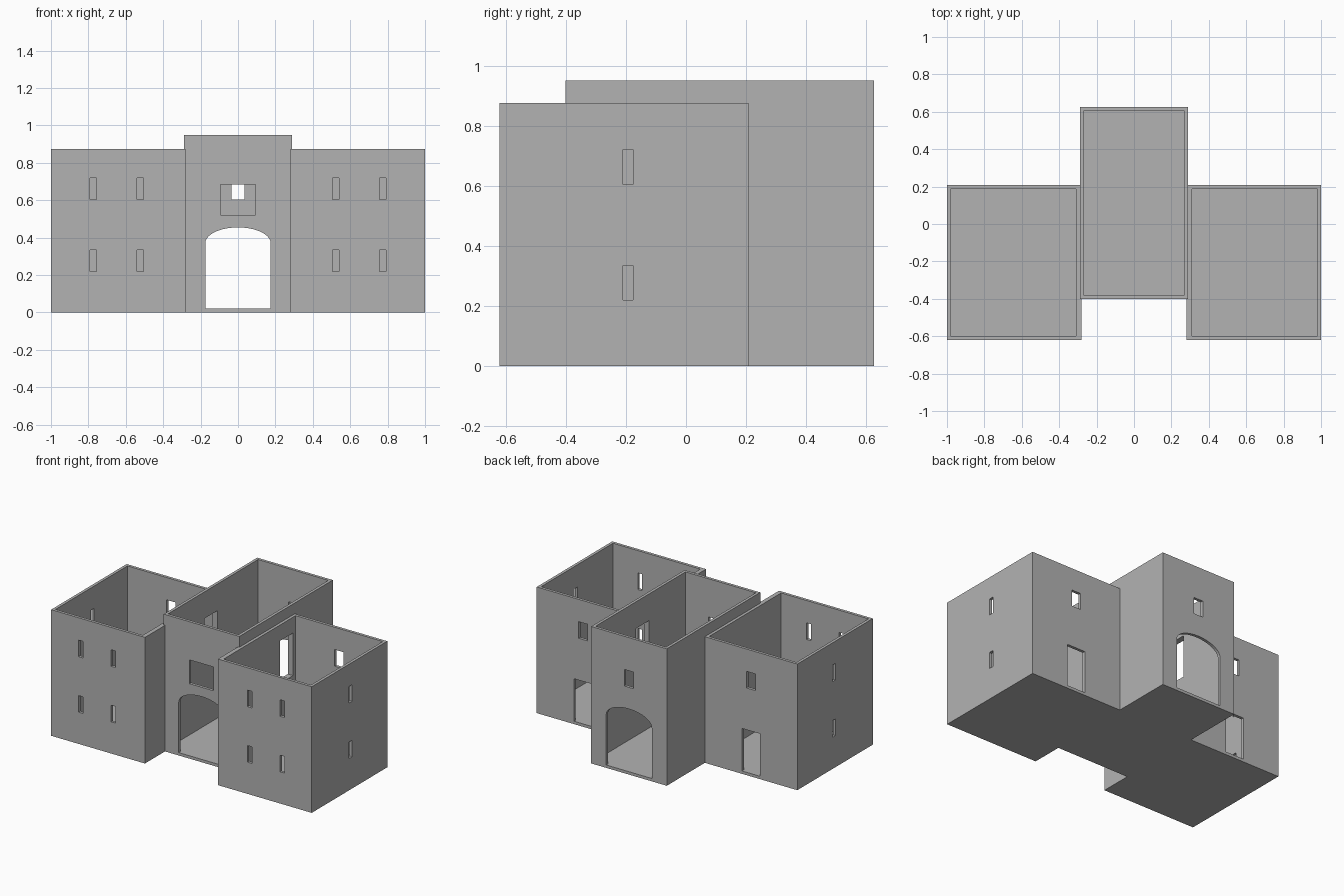
import bpy
import bmesh
import math

if "Cube" in bpy.data.objects:
    bpy.data.objects.remove(bpy.data.objects["Cube"])

WALL = 0.02          # wall and floor thickness
WING_H, HALL_H = 0.875, 0.95

stone = bpy.data.materials.new("grey_stone")
stone.diffuse_color = (0.45, 0.45, 0.45, 1)
stone.use_nodes = True
stone.node_tree.nodes["Principled BSDF"].inputs["Base Color"].default_value = stone.diffuse_color


def add_mesh(name, bm):
    bmesh.ops.recalc_face_normals(bm, faces=bm.faces)
    mesh = bpy.data.meshes.new(name)
    bm.to_mesh(mesh)
    bm.free()
    mesh.materials.append(stone)
    obj = bpy.data.objects.new(name, mesh)
    bpy.context.collection.objects.link(obj)
    return obj


def box(name, x0, x1, y0, y1, z0, z1):
    bm = bmesh.new()
    bmesh.ops.create_cube(bm, size=1)
    for v in bm.verts:
        v.co.x = x1 if v.co.x > 0 else x0
        v.co.y = y1 if v.co.y > 0 else y0
        v.co.z = z1 if v.co.z > 0 else z0
    return add_mesh(name, bm)


def arch(name, half, base, spring, rise, y0, y1, steps=20):
    pts = [(half, base)]
    for i in range(steps + 1):
        a = math.pi * i / steps
        pts.append((half * math.cos(a), spring + rise * math.sin(a)))
    pts.append((-half, base))
    bm = bmesh.new()
    face = bm.faces.new([bm.verts.new((x, y0, z)) for x, z in pts])
    out = bmesh.ops.extrude_face_region(bm, geom=[face])
    moved = [g for g in out["geom"] if isinstance(g, bmesh.types.BMVert)]
    bmesh.ops.translate(bm, verts=moved, vec=(0, y1 - y0, 0))
    return add_mesh(name, bm)


def combine(target, tool, operation):
    bpy.context.view_layer.objects.active = target
    mod = target.modifiers.new("join_or_cut", "BOOLEAN")
    mod.operation = operation
    mod.solver = "EXACT"
    mod.object = tool
    bpy.ops.object.modifier_apply(modifier=mod.name)
    bpy.data.objects.remove(tool)


def mirrored_box(name, side, x0, x1, *rest):
    xs = sorted((side * x0, side * x1))
    return box(name, xs[0], xs[1], *rest)


# Solid masses: central hall and two wings
building = box("building_walls", -0.29, 0.29, -0.40, 0.625, 0, HALL_H)
for s in (-1, 1):
    combine(building, mirrored_box("wing", s, 0.28, 1.0, -0.62, 0.208, 0, WING_H), "UNION")

# Roofless interiors
cuts = [box("hall_interior", -0.29 + WALL, 0.29 - WALL, -0.40 + WALL, 0.625 - WALL, WALL, 1.2)]
for s in (-1, 1):
    cuts.append(mirrored_box("wing_interior", s, 0.31, 0.98, -0.60, 0.188, WALL, 1.2))

# Gateways and windows of the hall
cuts.append(arch("front_gateway", 0.175, WALL, 0.37, 0.085, -0.45, -0.35))
cuts.append(arch("back_gateway", 0.175, WALL, 0.37, 0.085, 0.55, 0.68))
cuts.append(box("front_window", -0.093, 0.093, -0.45, -0.35, 0.52, 0.685))
cuts.append(box("back_window", -0.035, 0.035, 0.55, 0.68, 0.605, 0.72))

for s in (-1, 1):
    # Narrow slits on two storeys, front and outer side of each wing
    for z0, z1 in ((0.22, 0.335), (0.605, 0.72)):
        for x in (0.523, 0.773):
            cuts.append(mirrored_box("front_slit", s, x - 0.017, x + 0.017, -0.68, -0.56, z0, z1))
        cuts.append(mirrored_box("side_slit", s, 0.94, 1.06, -0.21, -0.177, z0, z1))
    # Back door and window of each wing
    cuts.append(mirrored_box("back_door", s, 0.575, 0.715, 0.15, 0.25, WALL, 0.315))
    cuts.append(mirrored_box("wing_back_window", s, 0.61, 0.68, 0.15, 0.25, 0.605, 0.72))
    # Upper passage between hall and wing
    cuts.append(mirrored_box("passage", s, 0.24, 0.34, 0.02, 0.16, 0.47, 0.765))

for cutter in cuts:
    combine(building, cutter, "DIFFERENCE")
